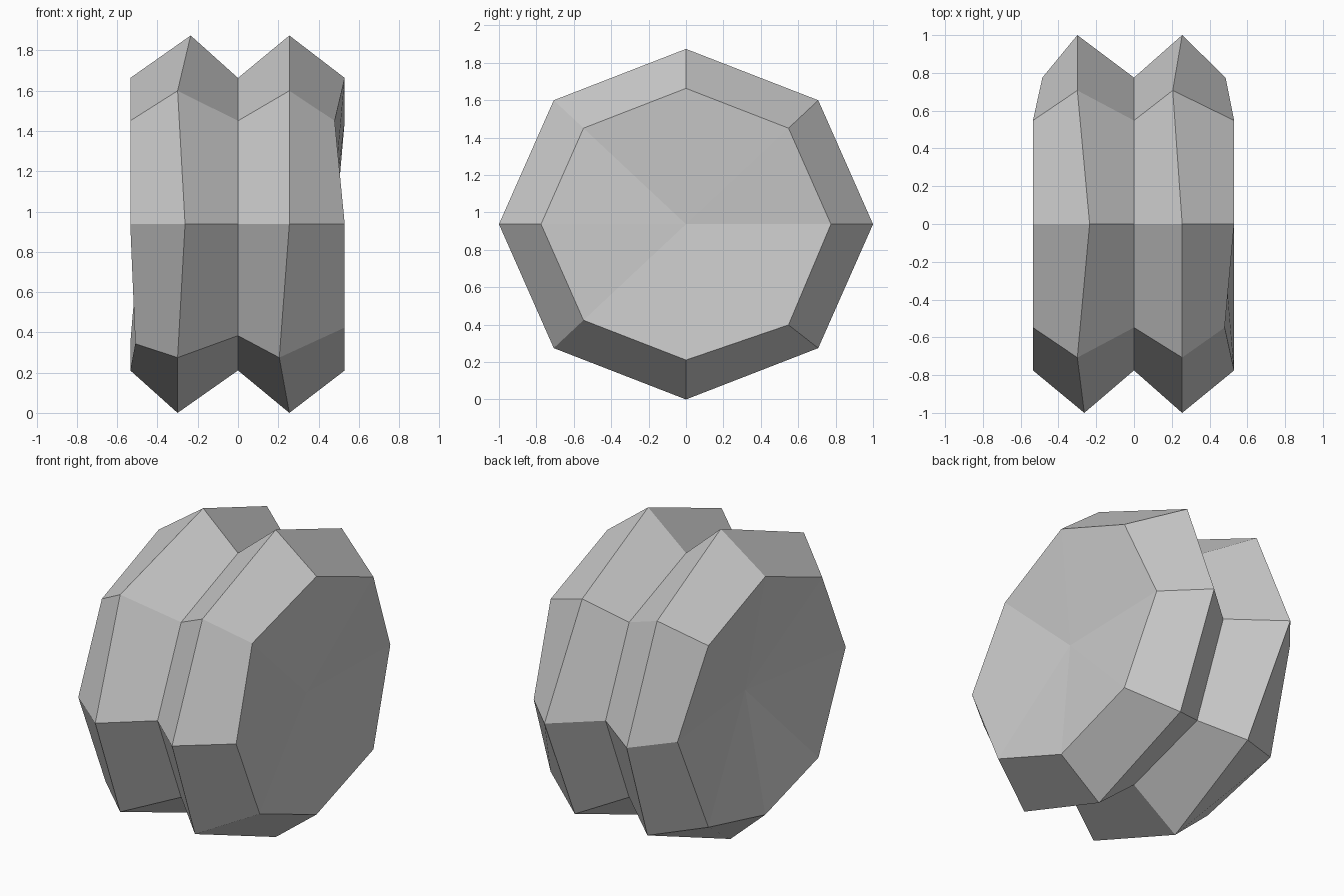
import bpy
import bmesh
from math import cos, sin, pi

cube = bpy.data.objects.get("Cube")
if cube:
    bpy.data.objects.remove(cube, do_unlink=True)

SIDES = 8
AXIS_Z = 0.937
FLATTEN = 0.937

# Rings along the axle: x position and radius
RINGS = [(-0.535, 0.775), (-0.30, 1.0), (0, 0.775), (0.255, 1.0), (0.53, 0.775)]

# Corners run front, front top, top, back top, back, back bottom, bottom, front bottom
# Worn corners: (ring, corner) -> shift in x and z
WEAR = {
    (0, 4): (0.05, 0), (0, 5): (0, -0.08), (0, 7): (0.025, -0.08),
    (1, 0): (0.037, 0), (1, 2): (0.065, 0), (1, 5): (0.065, 0),
    (2, 5): (0, -0.04), (2, 7): (0, -0.04),
    (3, 3): (-0.05, 0), (3, 7): (-0.05, 0),
    (4, 1): (-0.05, 0), (4, 4): (-0.045, 0), (4, 5): (0, -0.025),
}


def make_material(name, value):
    mat = bpy.data.materials.new(name)
    mat.use_nodes = True
    mat.diffuse_color = (value, value, value, 1)
    mat.node_tree.nodes["Principled BSDF"].inputs["Base Color"].default_value = mat.diffuse_color
    return mat


bm = bmesh.new()

# Double ridged rim
loops = []
for r, (x, radius) in enumerate(RINGS):
    loop = []
    for k in range(SIDES):
        a = 2 * pi * k / SIDES
        dx, dz = WEAR.get((r, k), (0, 0))
        loop.append(bm.verts.new((x + dx, -radius * cos(a),
                                  AXIS_Z + FLATTEN * radius * sin(a) + dz)))
    loops.append(loop)
for inner, outer in zip(loops, loops[1:]):
    for k in range(SIDES):
        n = (k + 1) % SIDES
        bm.faces.new((inner[k], inner[n], outer[n], outer[k]))

# Shallow dished end caps
for loop, x in ((loops[0], -0.40), (loops[-1], 0.465)):
    hub = bm.verts.new((x, 0, AXIS_Z))
    for k in range(SIDES):
        bm.faces.new((loop[k], loop[(k + 1) % SIDES], hub))

bmesh.ops.recalc_face_normals(bm, faces=bm.faces[:])
mesh = bpy.data.meshes.new("double_wheel")
bm.to_mesh(mesh)
bm.free()
mesh.materials.append(make_material("light grey", 0.6))
wheel = bpy.data.objects.new("double_wheel", mesh)
bpy.context.collection.objects.link(wheel)
